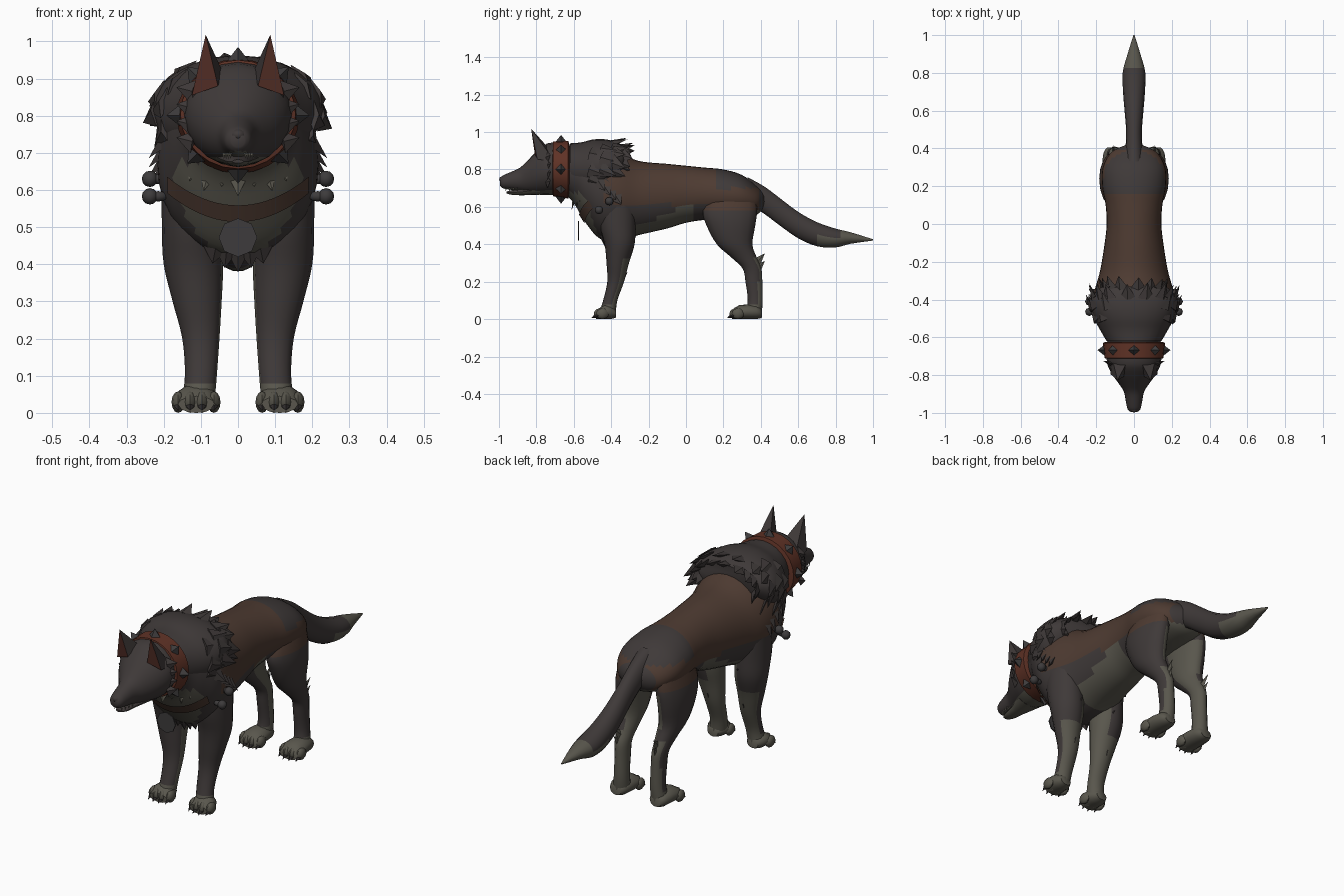
import bpy, bmesh, random
from math import sin, cos, pi, radians
from mathutils import Vector, Matrix
from mathutils.bvhtree import BVHTree

random.seed(4)
if "Cube" in bpy.data.objects:
    bpy.data.objects.remove(bpy.data.objects["Cube"])

# Flat colours
PALETTE = {
    "dark_fur": (0.049, 0.041, 0.04), "brown_saddle": (0.075, 0.043, 0.031),
    "pale_fur": (0.1, 0.094, 0.074), "red_leather": (0.115, 0.032, 0.019),
    "dark_metal": (0.047, 0.044, 0.045), "claw_black": (0.03, 0.026, 0.026),
    "tooth_ivory": (0.3, 0.28, 0.22), "ear_red": (0.095, 0.03, 0.021)}
MATS = []
for mat_name, rgb in PALETTE.items():
    mat = bpy.data.materials.new(mat_name)
    mat.use_nodes = True
    mat.diffuse_color = (*rgb, 1)
    shader = mat.node_tree.nodes["Principled BSDF"]
    shader.inputs["Base Color"].default_value = (*rgb, 1)
    shader.inputs["Roughness"].default_value = 0.9
    MATS.append(mat)
FUR, SADDLE, PALE, LEATHER, METAL, CLAW, TOOTH, EAR = range(len(MATS))


def finish(name, bm, rule, smooth=True):
    """Turn a bmesh into an object, colouring its faces by a rule(centre, normal)."""
    bmesh.ops.recalc_face_normals(bm, faces=bm.faces)
    for f in bm.faces:
        f.material_index = rule(f.calc_center_median(), f.normal) if callable(rule) else rule
    mesh = bpy.data.meshes.new(name)
    bm.to_mesh(mesh)
    bm.free()
    for m in MATS:
        mesh.materials.append(m)
    obj = bpy.data.objects.new(name, mesh)
    bpy.context.collection.objects.link(obj)
    if smooth:
        bpy.ops.object.select_all(action='DESELECT')
        obj.select_set(True)
        bpy.context.view_layer.objects.active = obj
        bpy.ops.object.shade_smooth_by_angle(angle=radians(50))
    return obj


def resample(rows, steps):
    """Smooth interpolation between cross-sections."""
    out = []
    for i in range(len(rows) - 1):
        p = [Vector(rows[max(0, min(len(rows) - 1, i + k))]) for k in (-1, 0, 1, 2)]
        for s in range(steps):
            t = s / steps
            a, b = (p[2] - p[0]) / 2, (p[3] - p[1]) / 2
            d = p[2] - p[1]
            out.append(p[1] + a * t + (3 * d - 2 * a - b) * t * t + (a + b - 2 * d) * t ** 3)
    return out + [Vector(rows[-1])]


def skin(rings):
    bm = bmesh.new()
    loops = [[bm.verts.new(co) for co in ring] for ring in rings]
    n = len(loops[0])
    for a, b in zip(loops, loops[1:]):
        for i in range(n):
            bm.faces.new((a[i], a[(i + 1) % n], b[(i + 1) % n], b[i]))
    bm.faces.new(loops[0])
    bm.faces.new(loops[-1])
    return bm


def loft_y(name, rows, rule, x=0, n=20, steps=3):
    """Rows are (y, top, bottom, half width)."""
    angles = [2 * pi * i / n for i in range(n)]
    return finish(name, skin([[(x + w * cos(a), y, (top + bot) / 2 + (top - bot) / 2 * sin(a))
                               for a in angles] for y, top, bot, w in resample(rows, steps)]), rule)


def loft_z(name, rows, rule, side, n=16, steps=4):
    """Rows are ((z, y, x), (y radius, x radius))."""
    angles = [2 * pi * i / n for i in range(n)]
    centres = resample([r[0] for r in rows], steps)
    radii = resample([r[1] for r in rows], steps)
    return finish(name, skin([[(side * (x + rx * cos(a)), y + ry * sin(a), z) for a in angles]
                              for (z, y, x), (ry, rx) in zip(centres, radii)]), rule)


def spike(bm, base, direction, length, width, normal=None):
    """Four-sided spike; with a normal it becomes a flat leaf of fur."""
    d = Vector(direction).normalized()
    rot = d.to_track_quat('Z', 'Y').to_matrix()
    if normal:
        across = Vector(normal).cross(d).normalized()
        rot = Matrix((across, d.cross(across), d)).transposed()
    m = (Matrix.Translation(Vector(base) + d * length / 2) @ rot.to_4x4()
         @ Matrix.Diagonal((1, .35 if normal else 1, 1, 1)))
    bmesh.ops.create_cone(bm, cap_ends=True, segments=4, radius1=width, radius2=0, depth=length, matrix=m)


def ball(bm, centre, radii):
    m = Matrix.Translation(centre) @ Matrix.Diagonal((*radii, 1))
    bmesh.ops.create_uvsphere(bm, u_segments=8, v_segments=6, radius=1, matrix=m)


# Body with saddle patch, pale chest and belly
def body_colour(c, n):
    if c.y < -.4 and abs(c.x) < min(.17, .07 + .6 * (c.z - .42)) and c.z < .68 and n.y < -.2:
        return PALE
    if -.3 < c.y < .05 and c.z < min(.6, .5 + .45 * (c.y + .25)) or c.y > .15 and n.z < -.6:
        return PALE
    if -.45 < c.y < .16 and c.z > .61 or .16 <= c.y < .39 and .58 < c.z < .7:
        return SADDLE
    return FUR


body = loft_y("body", [
    (-.66, .92, .68, .13), (-.6, .93, .62, .15), (-.54, .93, .52, .185), (-.46, .92, .43, .215),
    (-.36, .89, .42, .21), (-.25, .845, .45, .18), (-.1, .83, .485, .155), (0, .82, .515, .145),
    (.1, .81, .53, .15), (.2, .8, .53, .168), (.3, .77, .54, .165), (.38, .71, .56, .12),
    (.42, .67, .6, .04)], body_colour, n=32, steps=5)

# Mane shell, ending further forward at the bottom
MANE = [(-.62, .94, .68, .145), (-.56, .945, .66, .18), (-.5, .96, .65, .212), (-.44, .962, .67, .23),
        (-.38, .95, .72, .22), (-.33, .925, .78, .17)]
loft_y("mane", MANE, lambda c, n: PALE if c.z < .69 and abs(c.x) < .13 else FUR, n=24)

# Leaves of fur along the ragged mane edge, cheeks and joints
tufts = bmesh.new()
for row, (y, top, bot, w) in enumerate(MANE[2:]):
    for deg in range(-45 + 12 * (row % 2), 236, 24):
        a = radians(deg + random.uniform(-5, 5))
        if abs(cos(a)) < .65 and row < 2:
            continue
        out = Vector((cos(a), 0, sin(a)))
        base = (w * .96 * out.x, y - .015, (top + bot) / 2 + (top - bot) * .47 * out.z)
        spike(tufts, base, out * .33 + Vector((0, .8, -.3 * abs(out.x))),
              random.uniform(.075, .1) - .025 * (row == 3), .045, out)
for s in (1, -1):
    for k in range(4):
        spike(tufts, (s * .12, -.74, .73 + .045 * k), (s, .35, .25), .05, .032, (0, -1, 0))
        spike(tufts, (s * .195, -.47 + .03 * k, .74 - .025 * k), (s * .5, .4, -.6), .08, .042, (s, 0, 0))
    spike(tufts, (s * .1, -.33, .43), (0, .8, .2), .07, .035, (s, 0, 0))
    spike(tufts, (s * .1, -.345, .22), (0, .6, .6), .045, .02, (s, 0, 0))
finish("fur_tufts", tufts, FUR, False)

pale_tufts = bmesh.new()
for i in range(-3, 4):
    spike(pale_tufts, (i * .036, -.59 + abs(i) * .012, .67 + abs(i) * .006),
          (i * .12, -.25, -1), .09 - .02 * (i % 2), .042, (0, -1, 0))
for s in (1, -1):
    for z in (.25, .29):
        spike(pale_tufts, (s * .102, .365, z), (s * .1, .55, .6), .085, .032, (s, 0, 0))
finish("pale_tufts", pale_tufts, PALE, False)
chest = bmesh.new()
for i in range(-2, 3):
    spike(chest, (i * .03, -.45, .445), (i * .1, .3, -1), .07 - abs(i) * .012, .035, (0, -1, 0))
finish("breast_tufts", chest, FUR, False)

# Chest strap laid on the body surface
tree = BVHTree.FromPolygons([v.co for v in body.data.vertices],
                            [tuple(p.vertices) for p in body.data.polygons])
strap = bmesh.new()
columns = []
for i in range(-10, 11):
    x = i * .0185
    z = .54 + 2.2 * x * x
    pair = []
    for h in (-.022, .022):
        hit = tree.ray_cast(Vector((x, -2, z + h)), Vector((0, 1, 0)))
        co = hit[0] + hit[1] * .007 if hit[0] else Vector((x, -.4, z + h))
        pair.append(strap.verts.new(co))
    columns.append(pair)
for a, b in zip(columns, columns[1:]):
    strap.faces.new((a[0], b[0], b[1], a[1]))
finish("chest_strap", strap, SADDLE)

# Hanging tag and shoulder studs
tag = bmesh.new()
bmesh.ops.create_cone(tag, cap_ends=True, segments=8, radius1=.052, radius2=.052, depth=.006,
                      matrix=Matrix.Translation((0, -.575, .472)) @ Matrix.Rotation(pi / 2, 4, 'X'))
finish("neck_tag", tag, METAL, False)
studs = bmesh.new()
for s in (1, -1):
    for y, z in ((-.41, .63), (-.465, .583)):
        ball(studs, (s * .237, y, z), (.022, .022, .022))
        ball(studs, (s * .215, y, z), (.025, .014, .014))
finish("shoulder_studs", studs, METAL)

# Head, jaw, nose and teeth
loft_y("head", [
    (-.995, .75, .715, .018), (-.98, .767, .7, .034), (-.94, .785, .692, .043), (-.89, .808, .685, .053),
    (-.85, .845, .675, .077), (-.8, .895, .667, .113), (-.74, .94, .663, .142), (-.66, .943, .67, .145)],
    lambda c, n: PALE if n.z < -.75 else FUR)
loft_y("lower_jaw", [(-.96, .682, .672, .015), (-.93, .69, .664, .03), (-.87, .7, .662, .04),
                     (-.78, .72, .665, .07)], lambda c, n: PALE if n.z < -.3 else FUR, n=12, steps=2)
nose = bmesh.new()
ball(nose, (0, -.979, .748), (.022, .02, .016))
finish("nose", nose, FUR)
teeth = bmesh.new()
for s in (1, -1):
    for k in range(4):
        spike(teeth, (s * (.02 + .006 * k), -.963 + .02 * k, .7), (0, 0, -1), .018, .004)
finish("teeth", teeth, TOOTH, False)

# Ears with red faces toward the front
for s, side in ((1, "left"), (-1, "right")):
    ear = bmesh.new()
    inner, front, outer, back, tip = [ear.verts.new((s * x, y, z)) for x, y, z in (
        (.042, -.74, .92), (.054, -.808, .88), (.124, -.795, .855), (.118, -.7, .84), (.087, -.828, 1.018))]
    for a, b in ((inner, front), (front, outer), (outer, back), (back, inner)):
        ear.faces.new((a, b, tip))
    ear.faces.new((inner, front, outer, back))
    finish(side + "_ear", ear, lambda c, n: EAR if n.y < -.6 else FUR, False)

# Spiked collar
loft_y("collar", [(-.714, .935, .67, .142), (-.71, .95, .657, .155), (-.63, .953, .645, .165),
                  (-.624, .935, .66, .15)], LEATHER, n=24, steps=1)
spikes = bmesh.new()
for i in range(8):
    a = pi / 2 + 2 * pi * i / 8
    out = Vector((cos(a), 0, sin(a)))
    spike(spikes, (.155 * out.x, -.668, .801 + .146 * out.z), out, .038, .03)
finish("collar_spikes", spikes, METAL, False)

# Tail with pale tip
loft_y("tail", [(.33, .76, .62, .05), (.42, .71, .56, .044), (.5, .65, .5, .042), (.6, .575, .43, .05),
                (.7, .52, .388, .058), (.8, .485, .382, .06), (.88, .465, .402, .04), (1, .427, .42, .003)],
       lambda c, n: PALE if c.y > .82 - .12 * (n.z < -.1) else FUR, n=14)

# Legs, paws, toes and claws
FRONT = [((.62, -.37, .135), (.1, .07)), ((.5, -.365, .125), (.095, .08)), ((.4, -.355, .12), (.08, .08)),
         ((.3, -.365, .11), (.06, .066)), ((.2, -.376, .1), (.045, .05)), ((.1, -.405, .1), (.038, .043)),
         ((.03, -.42, .108), (.045, .045))]
HIND = [((.68, .25, .1), (.12, .05)), ((.58, .235, .112), (.145, .065)), ((.5, .24, .118), (.13, .066)),
        ((.4, .26, .115), (.095, .058)), ((.33, .31, .108), (.068, .045)), ((.27, .353, .104), (.05, .036)),
        ((.2, .363, .102), (.045, .034)), ((.1, .37, .102), (.04, .036)), ((.03, .36, .108), (.045, .042))]
for s, side in ((1, "left"), (-1, "right")):
    for part, rows, toe_y in (("front", FRONT, -.49), ("hind", HIND, .235)):
        def leg_colour(c, n):
            inside = n.x * s < -.3 and n.y > -.25 and c.z < .55
            if c.z < .07 or inside or n.y > .45 and c.z < .33:
                return PALE
            if part == "hind" and c.z > .58 and n.x * s > 0:
                return SADDLE
            return FUR
        loft_z(f"{side}_{part}_leg", rows, leg_colour, s)
        heel = rows[-1][0][1] + .045
        loft_y(f"{side}_{part}_paw", [(heel, .05, .008, .03), (heel - .03, .075, 0, .05),
                                      (toe_y + .05, .075, 0, .058), (toe_y + .01, .045, 0, .05)],
               PALE, x=s * .112, n=12, steps=2)
        toes, claws = bmesh.new(), bmesh.new()
        for k in range(4):
            x = s * (.113 + (k - 1.5) * .032)
            y = toe_y + .025 + .012 * abs(k - 1.5)
            ball(toes, (x, y, .029), (.018, .034, .029))
            spike(claws, (x, y - .02, .02), (0, -1, -.55), .03, .013)
        finish(f"{side}_{part}_toes", toes, PALE)
        finish(f"{side}_{part}_claws", claws, CLAW, False)
